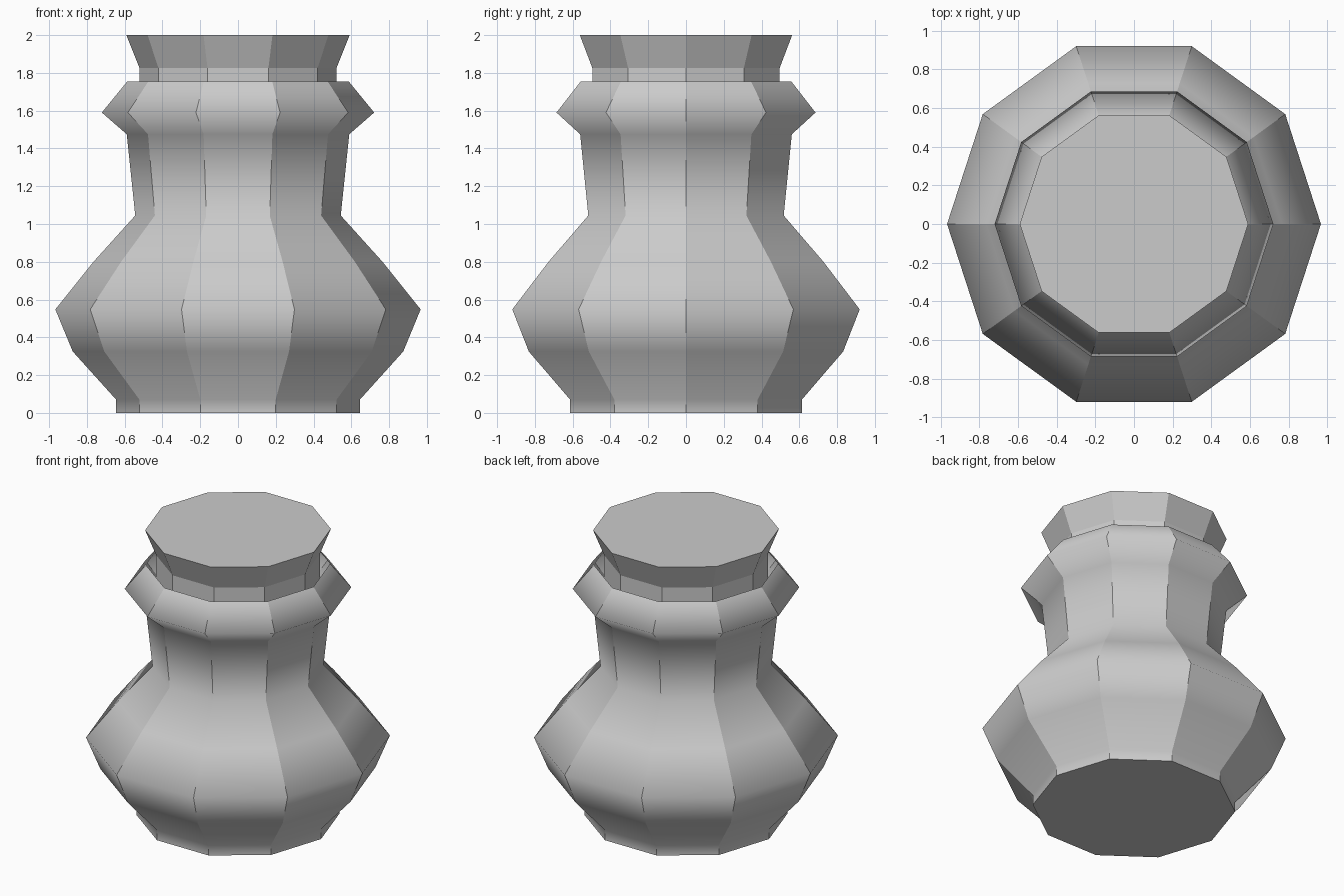
import bpy, bmesh
from math import cos, sin, pi

if "Cube" in bpy.data.objects:
    bpy.data.objects.remove(bpy.data.objects["Cube"])

SIDES = 10

def lathe(name, profile, cap_bottom=True, cap_top=True):
    """Ten-sided turned solid: creased upright edges, smooth along the profile."""
    bm = bmesh.new()
    rings = [[bm.verts.new((r * cos(2 * pi * i / SIDES), r * sin(2 * pi * i / SIDES), z))
              for i in range(SIDES)] for r, z in profile]
    for low, high in zip(rings, rings[1:]):
        for i in range(SIDES):
            j = (i + 1) % SIDES
            bm.faces.new((low[i], low[j], high[j], high[i])).smooth = True
            bm.edges.get((low[i], high[i])).smooth = False
        bm.edges.get((low[0], high[0])).smooth = False
    caps = []
    if cap_bottom:
        caps.append(bm.faces.new(rings[0][::-1]))
    if cap_top:
        caps.append(bm.faces.new(rings[-1]))
    for cap in caps:
        for e in cap.edges:
            e.smooth = False
    mesh = bpy.data.meshes.new(name)
    bm.to_mesh(mesh)
    bm.free()
    obj = bpy.data.objects.new(name, mesh)
    bpy.context.collection.objects.link(obj)
    return obj

# Jar body: foot, belly, neck and flared rim, open at the mouth
lathe("jar_body", [(0.645, 0), (0.645, 0.07), (0.875, 0.325), (0.967, 0.548),
                   (0.765, 0.80), (0.544, 1.045), (0.589, 1.475),
                   (0.721, 1.59), (0.586, 1.755)], cap_top=False)

# Stopper: collar sitting inside the mouth with a flared, flat top
stopper = lathe("stopper", [(0.521, 1.60), (0.521, 1.825), (0.591, 2.0)])
for p in stopper.data.polygons:
    p.use_smooth = False
